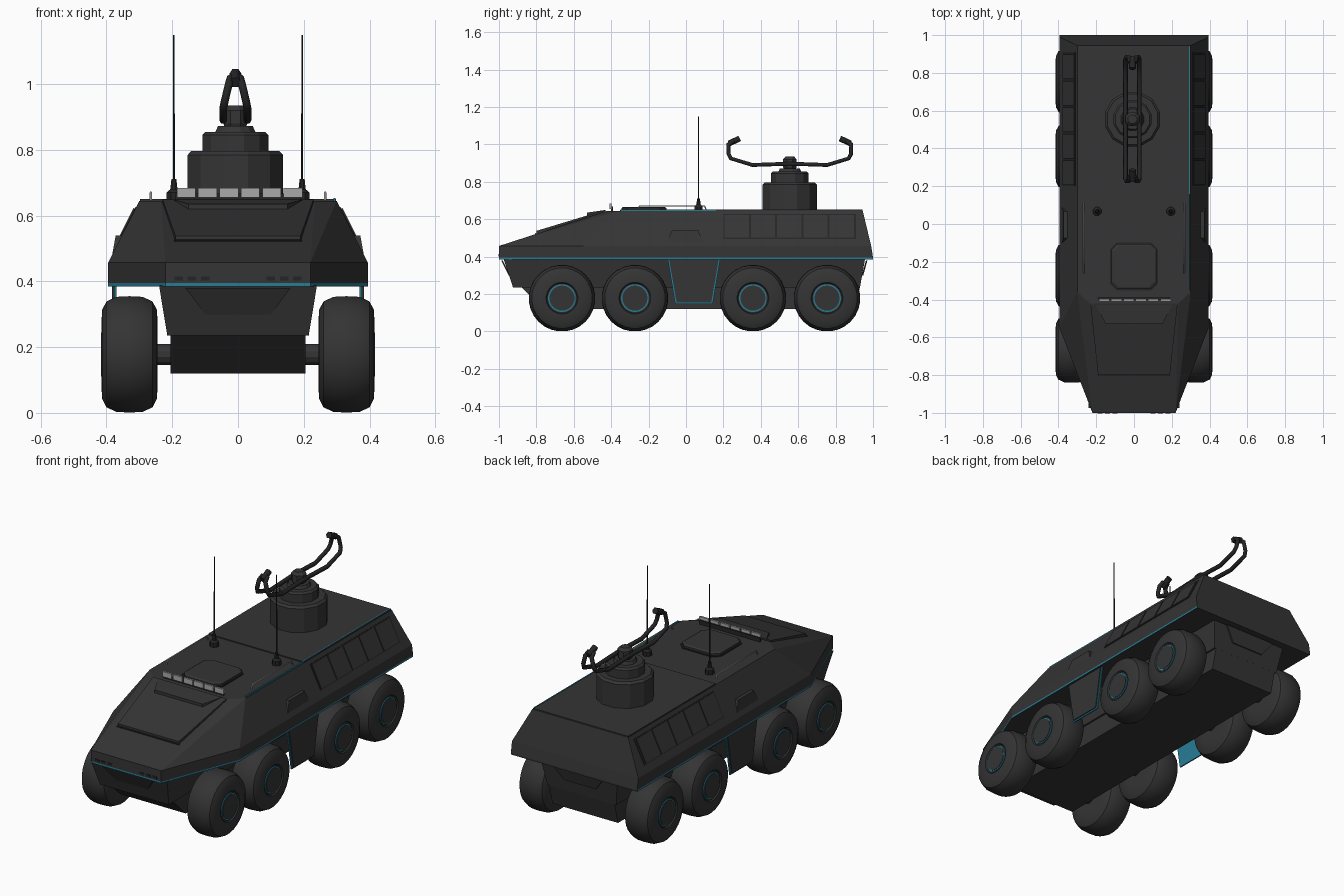
import bpy, bmesh, math
from mathutils import Vector

if "Cube" in bpy.data.objects:
    bpy.data.objects.remove(bpy.data.objects["Cube"])


def material(name, rgb):
    m = bpy.data.materials.new(name)
    m.use_nodes = True
    m.diffuse_color = (*rgb, 1)
    m.node_tree.nodes["Principled BSDF"].inputs["Base Color"].default_value = (*rgb, 1)
    return m


BODY = material("charcoal armour", (.035, .035, .035))
TYRE = material("tyre rubber", (.034, .034, .034))
DARK = material("dark trim", (.018, .018, .018))
BLUE = material("blue accent", (.02, .2, .3))
GREY = material("lamp grey", (.4, .4, .4))


def finish(name, bm, *mats, smooth=False):
    bmesh.ops.recalc_face_normals(bm, faces=bm.faces)
    me = bpy.data.meshes.new(name)
    bm.to_mesh(me)
    bm.free()
    for m in mats:
        me.materials.append(m)
    ob = bpy.data.objects.new(name, me)
    bpy.context.collection.objects.link(ob)
    if smooth:
        bpy.context.view_layer.objects.active = ob
        bpy.ops.object.select_all(action='DESELECT')
        ob.select_set(True)
        bpy.ops.object.shade_smooth_by_angle(angle=math.radians(35))
    return ob


def loft(rings):
    """Skin closed rings of equal length and cap both ends."""
    bm = bmesh.new()
    rows = [[bm.verts.new(p) for p in r] for r in rings]
    n = len(rows[0])
    for a, b in zip(rows, rows[1:]):
        for i in range(n):
            j = (i + 1) % n
            bm.faces.new((a[i], a[j], b[j], b[i]))
    bm.faces.new(rows[0])
    bm.faces.new(rows[-1])
    return bm


def slab(name, pts, offset, mat):
    """Extrude a polygon along an offset."""
    pts = [Vector(p) for p in pts]
    return finish(name, loft([pts, [p + Vector(offset) for p in pts]]), mat)


def box(name, lo, hi, mat):
    (x, y, z), (u, v, w) = lo, hi
    return slab(name, [(x, y, z), (u, y, z), (u, v, z), (x, v, z)], (0, 0, w - z), mat)


def lathe(name, profile, centre, axis, sides, mat, smooth=False):
    """Turn (radius, height) pairs about the x or z axis."""
    c, rings = Vector(centre), []
    for r, h in profile:
        ring = []
        for i in range(sides):
            a = math.tau * (i + .5) / sides
            p, q = r * math.cos(a), r * math.sin(a)
            ring.append(c + Vector((h, p, q) if axis == 'x' else (p, q, h)))
        rings.append(ring)
    return finish(name, loft(rings), mat, smooth=smooth)


def tube(name, pts, radius, mat):
    cu = bpy.data.curves.new(name, 'CURVE')
    cu.dimensions = '3D'
    cu.bevel_depth = radius
    cu.bevel_resolution = 1
    cu.use_fill_caps = True
    sp = cu.splines.new('POLY')
    sp.points.add(len(pts) - 1)
    for q, p in zip(sp.points, pts):
        q.co = (*p, 1)
    cu.materials.append(mat)
    ob = bpy.data.objects.new(name, cu)
    bpy.context.collection.objects.link(ob)
    return ob


def outline(half, z):
    """Mirror a half outline, front to back, into a closed ring."""
    return [(x, y, z) for x, y in half] + [(-x, y, z) for x, y in reversed(half)]


# Upper hull with accent band round the nose and sides
belt = [(.22, -1), (.395, -.55), (.395, 1)]
shoulder = [(.22, -1), (.395, -.55), (.395, .99)]
roof = [(.235, -.42), (.3, -.36), (.3, .945)]
bm = loft([outline(belt, .385), outline(belt, .395), outline(shoulder, .457), outline(roof, .645)])
bmesh.ops.triangulate(bm, faces=[f for f in bm.faces if len(f.verts) == 4], quad_method='LONG_EDGE')
bmesh.ops.recalc_face_normals(bm, faces=bm.faces)
for f in bm.faces:
    if f.calc_center_median().z < .395 and abs(f.normal.z) < .5 and f.normal.y < .5:
        f.material_index = 1
finish("upper_hull", bm, BODY, BLUE)
box("rear_roof_cover", (-.298, .16, .64), (.298, .943, .651), BODY)
box("roof_edge_trim", (.291, -.35, .64), (.297, .94, .653), BLUE)

# Lower hull: sloped sponson and belly box
finish("lower_hull", loft([outline([(.24, -.975), (.24, .957)], .387),
                           outline([(.215, -.925), (.215, .93)], .235)]), BODY)
finish("belly", loft([outline([(.205, -.88), (.205, .93)], .236),
                      outline([(.205, -.76), (.205, .9)], .12)]), BODY)
for s, y0, y1 in ((-1, -.98, -.94), (1, .962, .94)):
    slab("bumper_plate", [(-.16, y0, .38), (.16, y0, .38), (.1, y1, .3), (-.1, y1, .3)],
         (0, s * .008, 0), BODY)

# Hood plate and its upper step, lying on the front slope
def slope(x, y, lift=0):
    return (x, y, .457 + (y + 1) / .58 * .188 + lift)


for name, w0, y0, w1, y1, lift in (("hood_plate", .19, -.8, .23, -.43, .016),
                                   ("hood_step", .15, -.53, .2, -.43, .026)):
    low = [slope(-w0, y0), slope(w0, y0), slope(w1, y1), slope(-w1, y1)]
    top = [slope(-w0, y0, lift), slope(w0, y0, lift), slope(w1, y1, .008), slope(-w1, y1, .008)]
    finish(name, loft([low, top]), BODY)
slab("hood_seam", [slope(x, y, .001) for x, y in
                   ((-.195, -.806), (.195, -.806), (.195, -.8), (-.195, -.8))], (0, 0, .004), DARK)

# Nose lamps
for s in (-1, 1):
    for i in range(3):
        x = s * (.1 + i * .04)
        box("nose_lamp", (x - .013, -1.003, .402), (x + .013, -.99, .415), DARK)

# Roof hatch
def octagon(w, c, z, cy=-.225):
    h = [(c, -w), (w, -c), (w, c), (c, w)]
    return outline([(x, y + cy) for x, y in h], z)


finish("hatch_gasket", loft([octagon(.127, .092, .64), octagon(.127, .092, .65)]), DARK)
finish("roof_hatch", loft([octagon(.12, .087, .645), octagon(.12, .087, .66), octagon(.11, .08, .666)]), BODY)

# Light bar
box("light_bar_mount", (-.19, -.4, .64), (.19, -.39, .668), DARK)
for i in range(6):
    x = -.186 + i * .065
    box("light_bar_lamp", (x, -.409, .655), (x + .057, -.398, .684), GREY)

# Side parts, both sides
def flank(s, y, t):
    return (s * (.395 - .095 * t), y, .457 + .188 * t)


for s in (-1, 1):
    # Row of sloped side panels on a dark backing
    out = Vector((s * .89, 0, .45))
    slab("panel_backing", [flank(s, y, t) for y, t in ((.2, .2), (.91, .2), (.91, .9), (.2, .9))],
         out * .002, DARK)
    for i in range(5):
        a = .207 + i * .14
        slab("side_panel", [flank(s, y, t) for y, t in ((a, .23), (a + .13, .23), (a + .13, .87), (a, .87))],
             out * .006, BODY)

    # Side sight box
    finish("sight_box", loft([[(s * .39, -.12, .44), (s * .39, .105, .44), (s * .34, .105, .44), (s * .34, -.12, .44)],
                              [(s * .372, -.075, .54), (s * .372, .065, .54), (s * .34, .065, .54), (s * .34, -.075, .54)]]),
           BODY)

    # Hanging side door with accent backing
    for name, x, g, mat in (("side_door", .376, 0, BODY), ("door_backing", .37, .008, BLUE)):
        slab(name, [(s * x, -.09 - g, .386), (s * x, .175 + g, .386),
                    (s * x, .135 + g, .155 - g), (s * x, -.05 - g, .155 - g)], (s * .007, 0, 0), mat)

    # Roof rail
    tube("roof_rail", [(s * .265, -.26, .645), (s * .265, -.25, .67),
                       (s * .265, .1, .67), (s * .265, .11, .645)], .004, GREY)

    # Whip antenna
    at = (s * .195, .067, 0)
    lathe("antenna_base", [(.024, .64), (.024, .67), (.012, .68), (.008, .712)], at, 'z', 8, DARK)
    lathe("antenna", [(.0035, .7), (.0025, 1.15)], at, 'z', 6, DARK)

    # Wheels, hub rings and axles
    for y in (-.663, -.273, .358, .754):
        c = (0, y, .178)
        rim = [(.09, .245), (.135, .246), (.162, .26), (.176, .29), (.178, .33),
               (.176, .37), (.162, .4), (.135, .414), (.085, .415), (.08, .408)]
        lathe("wheel", [(r, s * h) for r, h in rim], c, 'x', 28, TYRE, True)
        lathe("hub_ring", [(.074, s * .4), (.074, s * .413)], c, 'x', 28, BLUE)
        lathe("hub_cap", [(.067, s * .4), (.067, s * .416)], c, 'x', 28, TYRE)
        lathe("axle", [(.033, s * .19), (.033, s * .25)], c, 'x', 12, BODY)

# Turret
T = (-.008, .555, 0)
lathe("turret_drum", [(.15, .64), (.15, .785), (.138, .797)], T, 'z', 12, BODY)
lathe("turret_cap", [(.104, .79), (.104, .845), (.094, .855)], T, 'z', 12, BODY)
lathe("turret_collar", [(.065, .85), (.055, .872)], T, 'z', 12, BODY)
lathe("turret_neck", [(.03, .86), (.04, .88), (.04, .92), (.025, .935)], T, 'z', 8, BODY)

# Twin arms on the turret with a small head at each end
arm = [(.037, 0, .897), (.037, .2, .89), (.037, .315, .925), (.032, .328, .95),
       (.02, .328, 1.0), (.014, .3, 1.02)]
for e in (-1, 1):
    for s in (-1, 1):
        tube("turret_arm", [(T[0] + s * x, T[1] + e * y, z) for x, y, z in arm], .012, DARK)
    tube("arm_head", [(T[0], T[1] + e * .325, 1.005), (T[0], T[1] + e * .268, 1.032)], .018, DARK)
